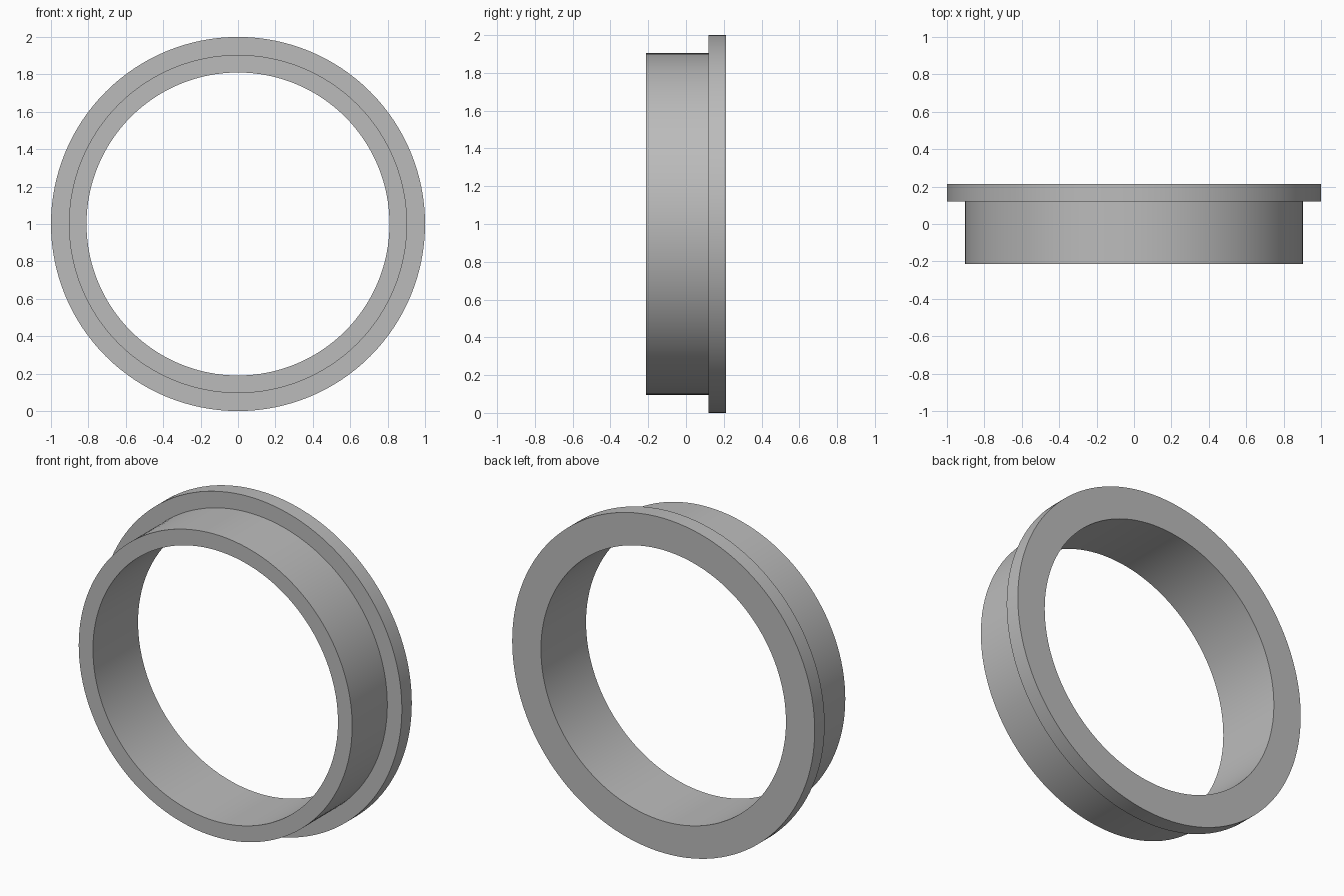
import bpy
import bmesh
import math
from mathutils import Matrix, Vector

cube = bpy.data.objects.get("Cube")
if cube:
    bpy.data.objects.remove(cube, do_unlink=True)

SEGMENTS = 128
BORE, SLEEVE, FLANGE = 0.81, 0.904, 1.0      # radii
FRONT, STEP, BACK = -0.213, 0.119, 0.213     # depths along y

# Single grey material
grey = bpy.data.materials.new("plain grey")
grey.use_nodes = True
colour = (0.5, 0.5, 0.5, 1.0)
grey.diffuse_color = colour
grey.node_tree.nodes["Principled BSDF"].inputs["Base Color"].default_value = colour

# Closed L-shaped section revolved around the y axis
profile = [(BORE, FRONT), (SLEEVE, FRONT), (SLEEVE, STEP),
           (FLANGE, STEP), (FLANGE, BACK), (BORE, BACK)]
bm = bmesh.new()
rings = []
for i in range(SEGMENTS):
    turn = Matrix.Rotation(math.tau * i / SEGMENTS, 3, "Y")
    rings.append([bm.verts.new(turn @ Vector((r, y, 0))) for r, y in profile])
for i, ring in enumerate(rings):
    following = rings[(i + 1) % SEGMENTS]
    for j in range(len(profile)):
        k = (j + 1) % len(profile)
        bm.faces.new((ring[j], ring[k], following[k], following[j]))
bmesh.ops.recalc_face_normals(bm, faces=bm.faces)

mesh = bpy.data.meshes.new("flanged_ring")
bm.to_mesh(mesh)
bm.free()
mesh.materials.append(grey)
ring_object = bpy.data.objects.new("flanged_ring", mesh)
ring_object.location.z = FLANGE
bpy.context.collection.objects.link(ring_object)

# Smooth round walls with crisp rims
bpy.ops.object.select_all(action="DESELECT")
ring_object.select_set(True)
bpy.context.view_layer.objects.active = ring_object
bpy.ops.object.shade_smooth_by_angle(angle=math.radians(30))
